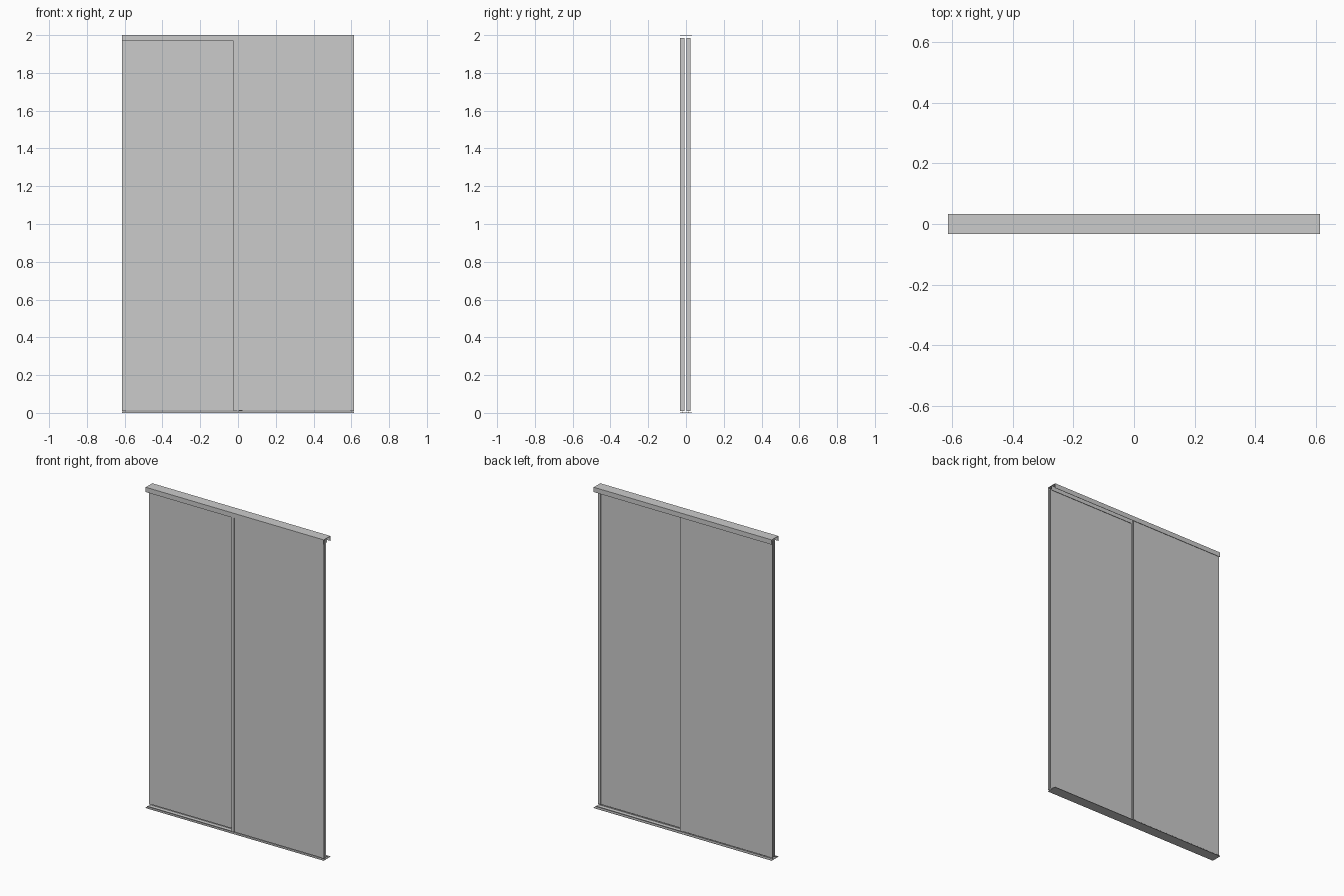
import bpy

if "Cube" in bpy.data.objects:
    bpy.data.objects.remove(bpy.data.objects["Cube"])

HALF_W = 0.614      # half width of the whole assembly
HALF_D = 0.0325     # half depth of the tracks
Z0, Z1 = 0.011, 1.986
STILE = 0.02


def extrude(name, profile, base, length, axis):
    """Extrude a closed profile: axis 'x' uses (y, z) points, axis 'z' uses (x, y)."""
    def place(a, b, t):
        return (t, a, b) if axis == 'x' else (a, b, t)
    n = len(profile)
    verts = [place(a, b, t) for t in (base, base + length) for a, b in profile]
    faces = [tuple(reversed(range(n))), tuple(range(n, 2 * n))]
    faces += [(i, (i + 1) % n, n + (i + 1) % n, n + i) for i in range(n)]
    mesh = bpy.data.meshes.new(name)
    mesh.from_pydata(verts, [], faces)
    ob = bpy.data.objects.new(name, mesh)
    bpy.context.collection.objects.link(ob)
    # Consistent outward normals
    import bmesh
    bm = bmesh.new()
    bm.from_mesh(mesh)
    bmesh.ops.recalc_face_normals(bm, faces=bm.faces)
    bm.to_mesh(mesh)
    bm.free()
    return ob


def rect(a0, a1, b0, b1):
    return [(a0, b0), (a1, b0), (a1, b1), (a0, b1)]


# Top track: E-shaped double channel, open underneath
t, d, lo, hi = 0.002, HALF_D, 1.97, 2.0
top = [(-d, hi), (-d, lo), (-d + t, lo), (-d + t, hi - t),
       (-t / 2, hi - t), (-t / 2, lo), (t / 2, lo), (t / 2, hi - t),
       (d - t, hi - t), (d - t, lo), (d, lo), (d, hi)]
extrude("top_track", top, -HALF_W, 2 * HALF_W, 'x')

# Bottom track: thin plate with a low guide rib under each door
p, r, w = 0.003, 0.007, 0.0015
bottom = [(-d, 0), (d, 0), (d, p)]
for c in (0.0145, -0.0175):
    bottom += [(c + w, p), (c + w, r), (c - w, r), (c - w, p)]
bottom += [(-d, p)]
extrude("bottom_track", bottom, -HALF_W, 2 * HALF_W, 'x')


def stile(name, x_out, side, yc):
    """H-shaped upright: outer finger groove, inner slot for the board."""
    h, t = 0.011, 0.0015
    w0, w1 = STILE * 0.5, STILE * 0.5 + t
    pts = [(0, -h), (STILE, -h), (STILE, -h + t), (w1, -h + t),
           (w1, h - t), (STILE, h - t), (STILE, h), (0, h),
           (0, h - t), (w0, h - t), (w0, -h + t), (0, -h + t)]
    extrude(name, [(x_out - side * u, yc + v) for u, v in pts], Z0, Z1 - Z0, 'z')


def door(name, x0, x1, yc):
    stile(name + "_left_stile", x0, -1, yc)
    stile(name + "_right_stile", x1, 1, yc)
    inset = STILE * 0.5 + 0.0015
    extrude(name + "_board", rect(x0 + inset, x1 - inset, yc - 0.0085, yc + 0.0085),
            Z0 + 0.001, Z1 - Z0 - 0.002, 'z')


# Sliding doors overlapping at the middle
door("front_door", -0.025, HALF_W, -0.0195)
door("back_door", -HALF_W, 0.025, 0.0125)
